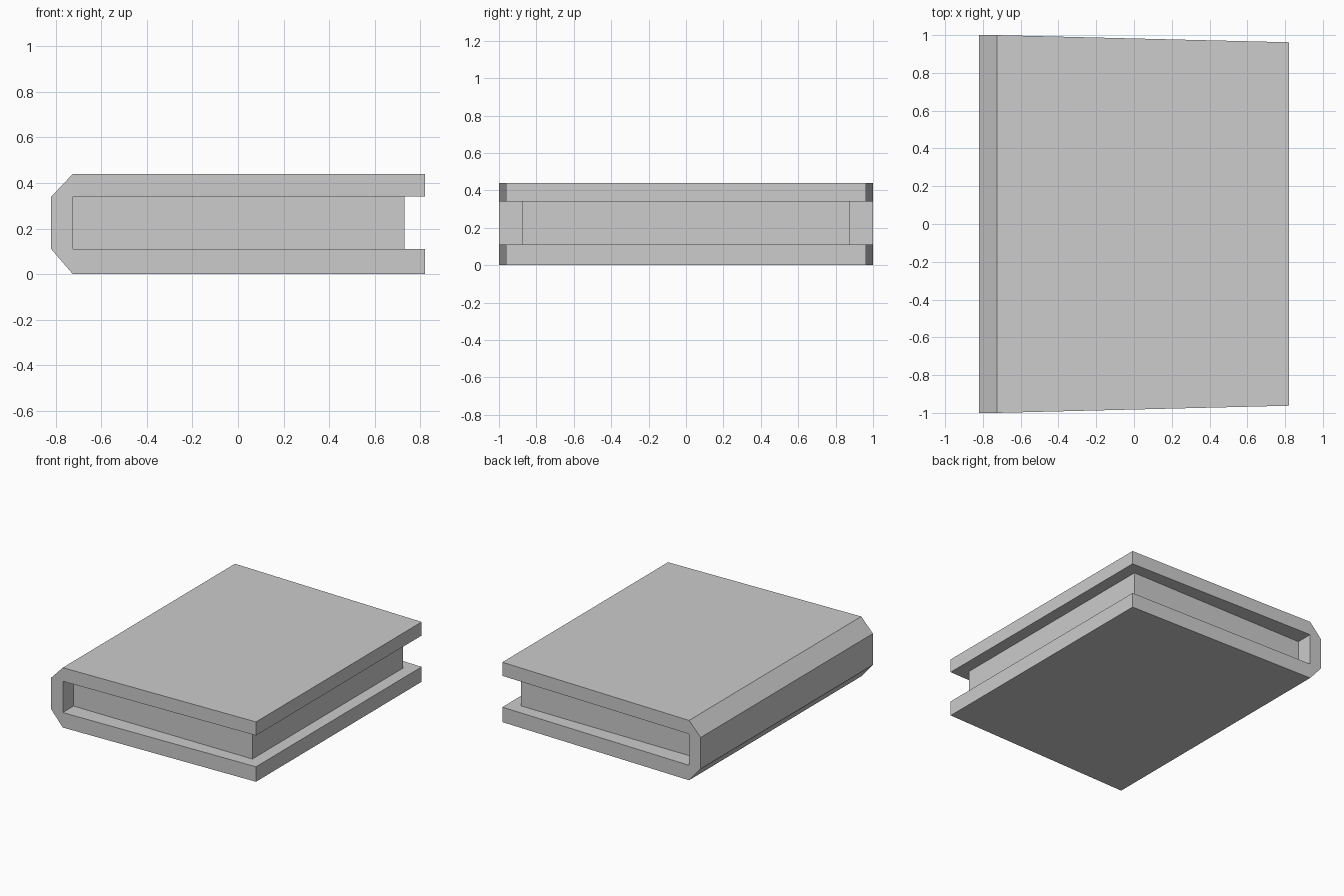
import bpy
import bmesh

cube = bpy.data.objects.get("Cube")
if cube:
    bpy.data.objects.remove(cube, do_unlink=True)

# Single plain grey for the whole model
grey = bpy.data.materials.new("plain grey")
grey.use_nodes = True
colour = (0.604, 0.604, 0.604, 1)
grey.diffuse_color = colour
grey.node_tree.nodes["Principled BSDF"].inputs["Base Color"].default_value = colour


def extrude_profile(name, profile, half_depth, shape=None):
    """Extrude an x-z outline along y, then optionally reshape the mesh."""
    bm = bmesh.new()
    face = bm.faces.new([bm.verts.new((x, -half_depth, z)) for x, z in profile])
    result = bmesh.ops.extrude_face_region(bm, geom=[face])
    new_verts = [g for g in result["geom"] if isinstance(g, bmesh.types.BMVert)]
    bmesh.ops.translate(bm, verts=new_verts, vec=(0, 2 * half_depth, 0))
    if shape:
        shape(bm)
    bmesh.ops.recalc_face_normals(bm, faces=bm.faces)
    mesh = bpy.data.meshes.new(name)
    bm.to_mesh(mesh)
    bm.free()
    mesh.materials.append(grey)
    obj = bpy.data.objects.new(name, mesh)
    bpy.context.collection.objects.link(obj)
    return obj


SPINE, EDGE, TOP = -0.725, 0.82, 0.44
LOW, HIGH = 0.11, 0.34


def taper_boards(bm):
    # Split the boards from the spine, then narrow them toward the open edge
    bmesh.ops.bisect_plane(bm, geom=bm.verts[:] + bm.edges[:] + bm.faces[:],
                           plane_co=(SPINE, 0, 0), plane_no=(1, 0, 0), dist=0.001)
    for v in bm.verts:
        v.co.y *= 1 - 0.038 * max(0, (v.co.x - SPINE) / (EDGE - SPINE))


# Cover: two boards joined by a chamfered spine
cover = [(EDGE, 0), (EDGE, LOW), (SPINE, LOW), (SPINE, HIGH), (EDGE, HIGH),
         (EDGE, TOP), (SPINE, TOP), (-EDGE, HIGH), (-EDGE, LOW), (SPINE, 0)]
extrude_profile("cover", cover, 1.0, taper_boards)

# Page block recessed between the boards
pages = [(SPINE, LOW), (0.73, LOW), (0.73, HIGH), (SPINE, HIGH)]
extrude_profile("page_block", pages, 0.875)
